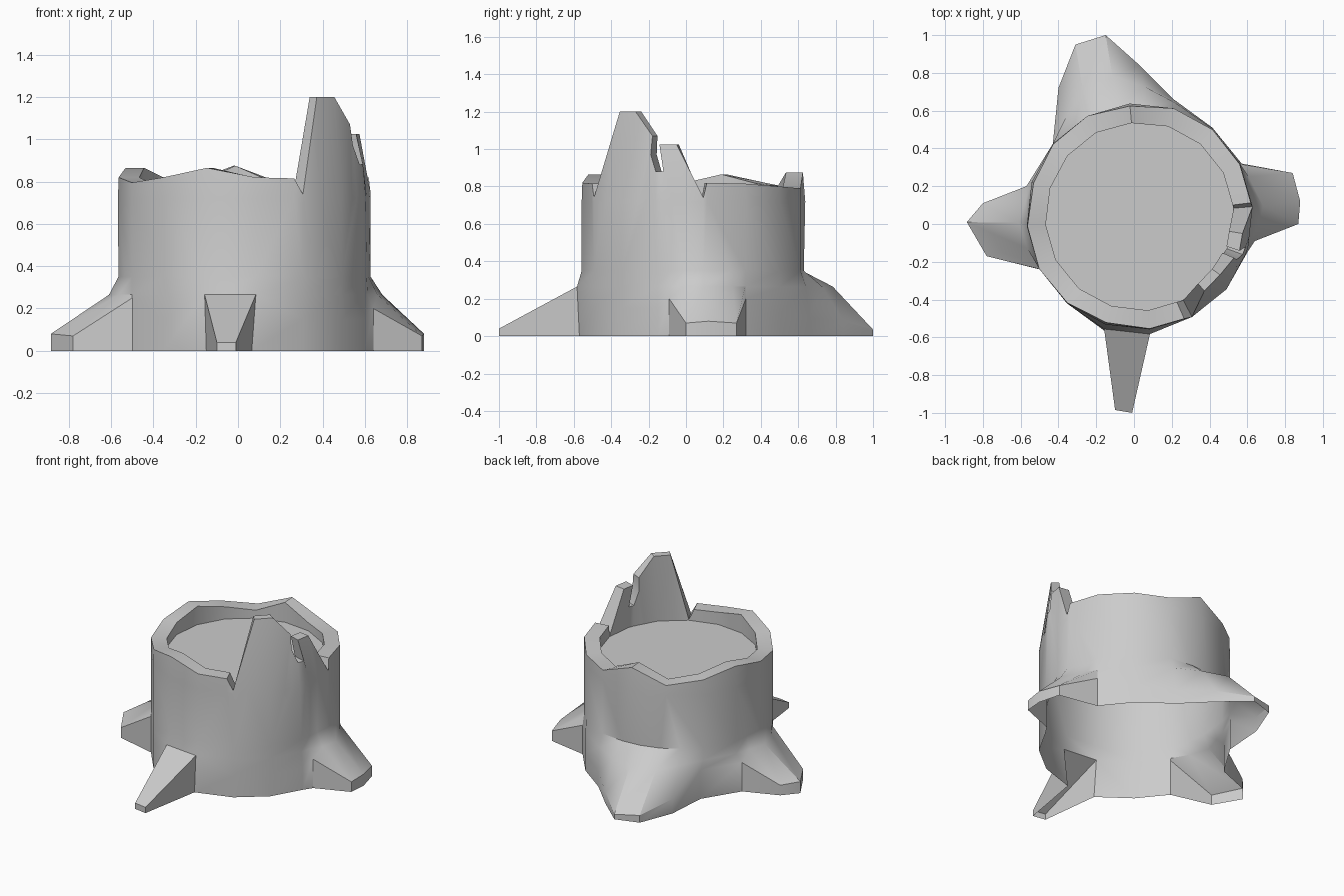
import bpy, bmesh, math

if "Cube" in bpy.data.objects:
    bpy.data.objects.remove(bpy.data.objects["Cube"])

CX, CY, STEP = 0.03, 0.04, 22.5


def polar(a, r, z):
    """Point on the 16-sided trunk outline (corners at 5 + 22.5k degrees)."""
    off = (a - 5) % STEP - STEP / 2
    r *= math.cos(math.radians(STEP / 2)) / math.cos(math.radians(off))
    t = math.radians(a)
    return (CX + r * math.cos(t), CY + r * math.sin(t), z)


def strip(bm, lo, hi):
    """Closed band of quads between two rings of equal length."""
    n = len(lo)
    for i in range(n):
        j = (i + 1) % n
        bm.faces.new((lo[i], lo[j], hi[j], hi[i]))


def zipper(bm, lo, la, hi, ha):
    """Closed triangle band between rings of different length, by angle."""
    i = j = 0
    n, m = len(lo), len(hi)
    while i < n or j < m:
        na = la[i + 1] if i + 1 < n else la[0] + 360
        nb = ha[j + 1] if j + 1 < m else ha[0] + 360
        if j >= m or (i < n and na <= nb):
            bm.faces.new((lo[i % n], lo[(i + 1) % n], hi[j % m]))
            i += 1
        else:
            bm.faces.new((lo[i % n], hi[(j + 1) % m], hi[j % m]))
            j += 1


def finish(name, bm, angle):
    bmesh.ops.remove_doubles(bm, verts=bm.verts, dist=0.0005)
    me = bpy.data.meshes.new(name)
    bm.to_mesh(me)
    bm.free()
    ob = bpy.data.objects.new(name, me)
    bpy.context.collection.objects.link(ob)
    bpy.ops.object.select_all(action='DESELECT')
    ob.select_set(True)
    bpy.context.view_layer.objects.active = ob
    bpy.ops.object.shade_smooth_by_angle(angle=math.radians(angle))


# Root columns: wall angle, foot x, foot y, lip height, shoulder radius
ROOTS = [
    (5, .88, .12, .08, .655), (20, .84, .27, .07, .625),         # right root
    (27.5, .57, .32, .20, .60), (50, .415, .51, .12, .605),
    (72.5, .21, .66, .10, .63), (88, .03, .84, .08, .70),        # back root
    (101, -.15, 1.0, .035, .77), (114, -.31, .95, .05, .75),
    (126, -.40, .72, .10, .67), (140, -.42, .44, .20, .60),
    (162.5, -.57, .20, .20, .60), (172, -.80, .11, .07, .62),    # left root
    (183, -.885, .01, .08, .645), (196, -.78, -.17, .07, .63),
    (207.5, -.50, -.24, .25, .60), (230, -.355, -.42, .15, .60),
    (252.5, -.15, -.57, .27, .625), (252.5, -.10, -.985, .04, .625),  # front root
    (275, -.01, -1.0, .04, .625), (275, .065, -.57, .27, .625),
    (297.5, .307, -.492, .15, .60), (320, .49, -.345, .15, .60),
    (341, .60, -.15, .15, .60), (348, .64, -.09, .20, .605),
    (355, .87, 0, .07, .645)]

# Broken rim: angle, height, angle where the strip starts lower down
RIM = [(5, .74, 5), (7, .82, 7), (27.5, .815, 27.5), (50, .80, 50),
       (72.5, .79, 72.5), (95, .875, 95), (117.5, .79, 117.5), (140, .82, 140),
       (162.5, .865, 162.5), (185, .82, 185), (207.5, .795, 207.5),
       (230, .82, 230), (252.5, .865, 252.5), (275, .82, 275),
       (293.5, .815, 293.5), (297.5, .74, 297.5),
       (311, 1.2, 307), (324, 1.2, 320), (336.3, 1.07, 330), (336, .97, 334.5),
       (339.7, .88, 340), (344, .88, 344), (341, 1.025, 349), (350.6, 1.025, 355)]
base_angles = [b for _, _, b in RIM]

# Trunk shell with flared roots, open underneath
bm = bmesh.new()
V = bm.verts.new
foot = [V((x, y, 0)) for a, x, y, h, r in ROOTS]
shoulder_pos = [polar(a, r, .265) for a, x, y, h, r in ROOTS]
lip = [V(p if h > .26 else (x, y, h))
       for (a, x, y, h, r), p in zip(ROOTS, shoulder_pos)]
shoulder = [V(p) for p in shoulder_pos]
collar = [V(polar(a, .6, .35)) for a, *_ in ROOTS]
for lo, hi in ((foot, lip), (lip, shoulder), (shoulder, collar)):
    strip(bm, lo, hi)
neck = [V(polar(b, .6, .72)) for b in base_angles]
zipper(bm, collar, [c[0] for c in ROOTS], neck, base_angles)

# Broken rim with its splinters leaning inwards
outer = [V(polar(a, .6 - .17 * max(0, z - .8), z)) for a, z, b in RIM]
inner = [V(polar(a, .5 - .05 * max(0, z - .8), z)) for a, z, b in RIM]
well = [V(polar(b, .5, .735)) for b in base_angles]
strip(bm, neck, outer)
strip(bm, outer, inner)
strip(bm, inner, well)
finish("stump_trunk", bm, 32)

# Cut wood surface inside the rim
bm = bmesh.new()
bm.faces.new([bm.verts.new(polar(5 + STEP * k, .5, .735)) for k in range(16)])
finish("cut_wood_top", bm, 30)
